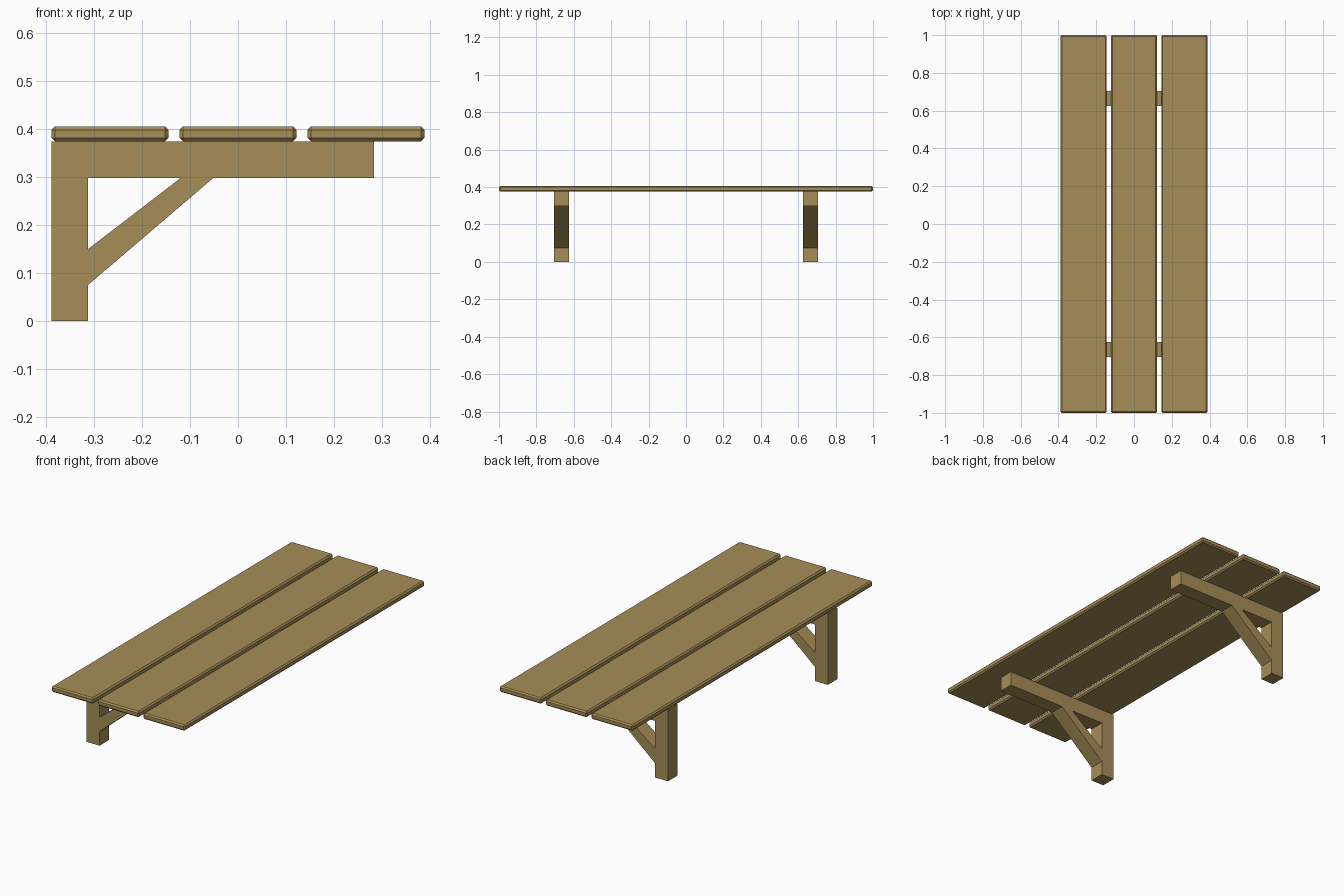
import bpy, bmesh

if "Cube" in bpy.data.objects:
    bpy.data.objects.remove(bpy.data.objects["Cube"])

wood = bpy.data.materials.new("wood")
wood.diffuse_color = (0.38, 0.27, 0.095, 1)
wood.use_nodes = True
wood.node_tree.nodes["Principled BSDF"].inputs["Base Color"].default_value = wood.diffuse_color


def finish(bm, name):
    bmesh.ops.recalc_face_normals(bm, faces=bm.faces)
    mesh = bpy.data.meshes.new(name)
    bm.to_mesh(mesh)
    bm.free()
    mesh.materials.append(wood)
    obj = bpy.data.objects.new(name, mesh)
    bpy.context.collection.objects.link(obj)
    return obj


def plank(name, x):
    bm = bmesh.new()
    bmesh.ops.create_cube(bm, size=1)
    bmesh.ops.scale(bm, vec=(0.244, 2.0, 0.031), verts=bm.verts)
    bmesh.ops.translate(bm, vec=(x, 0, 0.3905), verts=bm.verts)
    bmesh.ops.bevel(bm, geom=bm.edges[:], offset=0.007, segments=1,
                    affect='EDGES')
    return finish(bm, name)


def bracket(name, y, width=0.08):
    # side profile: leg, beam and diagonal brace sharing their corners
    pts = [(-0.389, 0), (-0.313, 0), (-0.313, 0.075), (-0.313, 0.15),
           (-0.313, 0.298), (-0.12, 0.298), (-0.052, 0.298),
           (0.284, 0.298), (0.284, 0.375), (-0.389, 0.375)]
    leg, beam, brace = (0, 1, 2, 3, 4, 9), (4, 5, 6, 7, 8, 9), (2, 6, 5, 3)
    bm = bmesh.new()
    v = [bm.verts.new((px, y - width / 2, pz)) for px, pz in pts]
    faces = [bm.faces.new([v[i] for i in f]) for f in (leg, beam, brace)]
    # keep the front profile and extrude a copy to the back
    res = bmesh.ops.extrude_face_region(bm, geom=faces, use_keep_orig=True)
    moved = [g for g in res["geom"] if isinstance(g, bmesh.types.BMVert)]
    bmesh.ops.translate(bm, vec=(0, width, 0), verts=moved)
    return finish(bm, name)


# top boards
for side, x in (("left", -0.267), ("middle", 0), ("right", 0.267)):
    plank(side + "_plank", x)

# supporting brackets
for side, y in (("front", -0.665), ("back", 0.665)):
    bracket(side + "_bracket", y)
